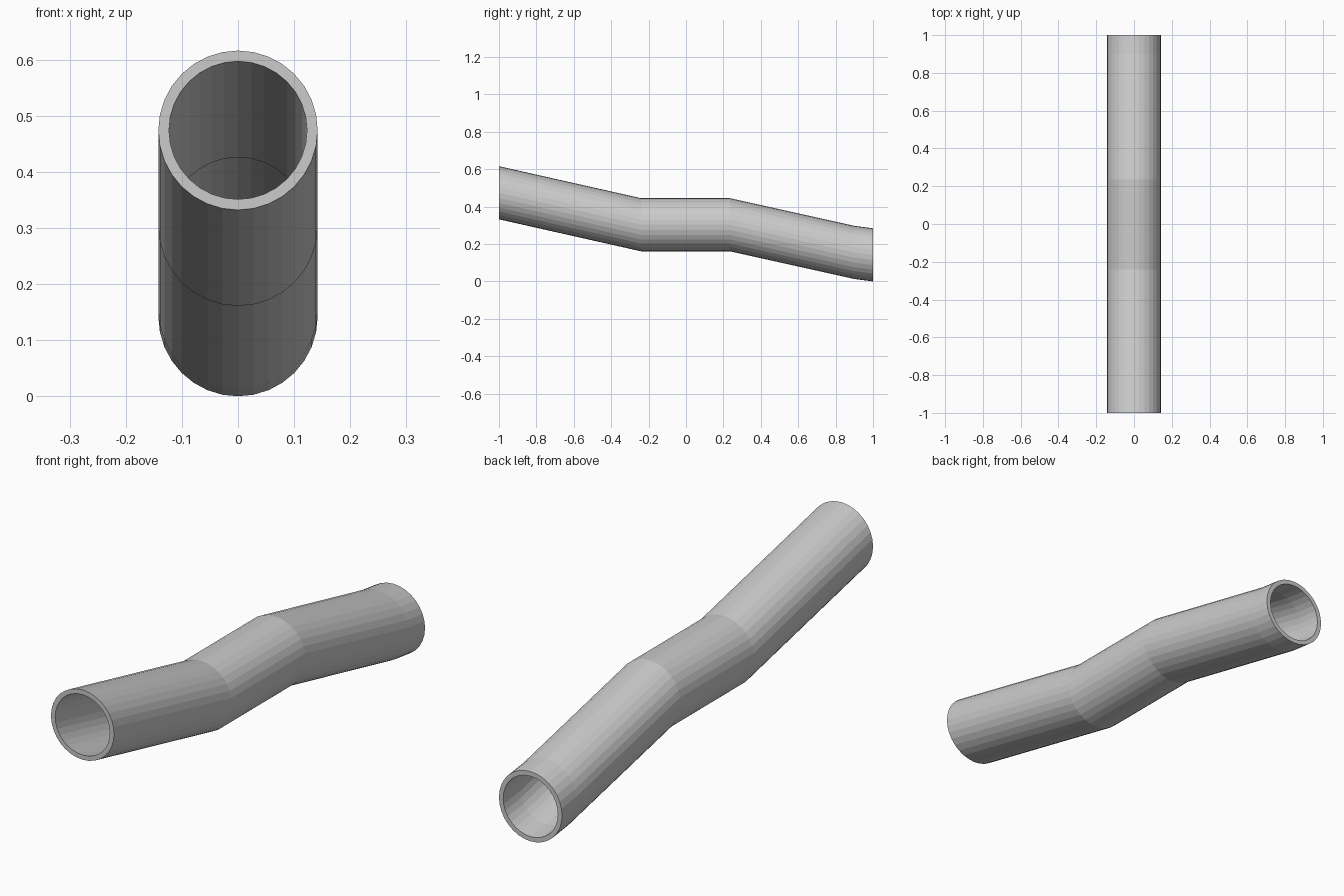
import bpy, bmesh
from math import sin, cos, tau

if "Cube" in bpy.data.objects:
    bpy.data.objects.remove(bpy.data.objects["Cube"])

SEGMENTS = 32
OUTER, INNER = 0.142, 0.123
# centre line of the pipe: (y, z)
PATH = [(-1.0, 0.474), (-0.24, 0.303), (0.235, 0.303), (0.9, 0.155), (1.0, 0.142)]

bm = bmesh.new()


def ring(y, z, r):
    return [bm.verts.new((r * cos(tau * i / SEGMENTS), y, z + r * sin(tau * i / SEGMENTS)))
            for i in range(SEGMENTS)]


def bridge(a, b):
    for i in range(SEGMENTS):
        j = (i + 1) % SEGMENTS
        bm.faces.new((a[i], a[j], b[j], b[i]))


# outer wall forward, inner wall back, closed by the end rims
rings = [ring(y, z, OUTER) for y, z in PATH]
rings += [ring(y, z, INNER) for y, z in reversed(PATH)]
for a, b in zip(rings, rings[1:] + rings[:1]):
    bridge(a, b)
bmesh.ops.recalc_face_normals(bm, faces=bm.faces)

mesh = bpy.data.meshes.new("bent_pipe")
bm.to_mesh(mesh)
bm.free()
bpy.context.collection.objects.link(bpy.data.objects.new("bent_pipe", mesh))
